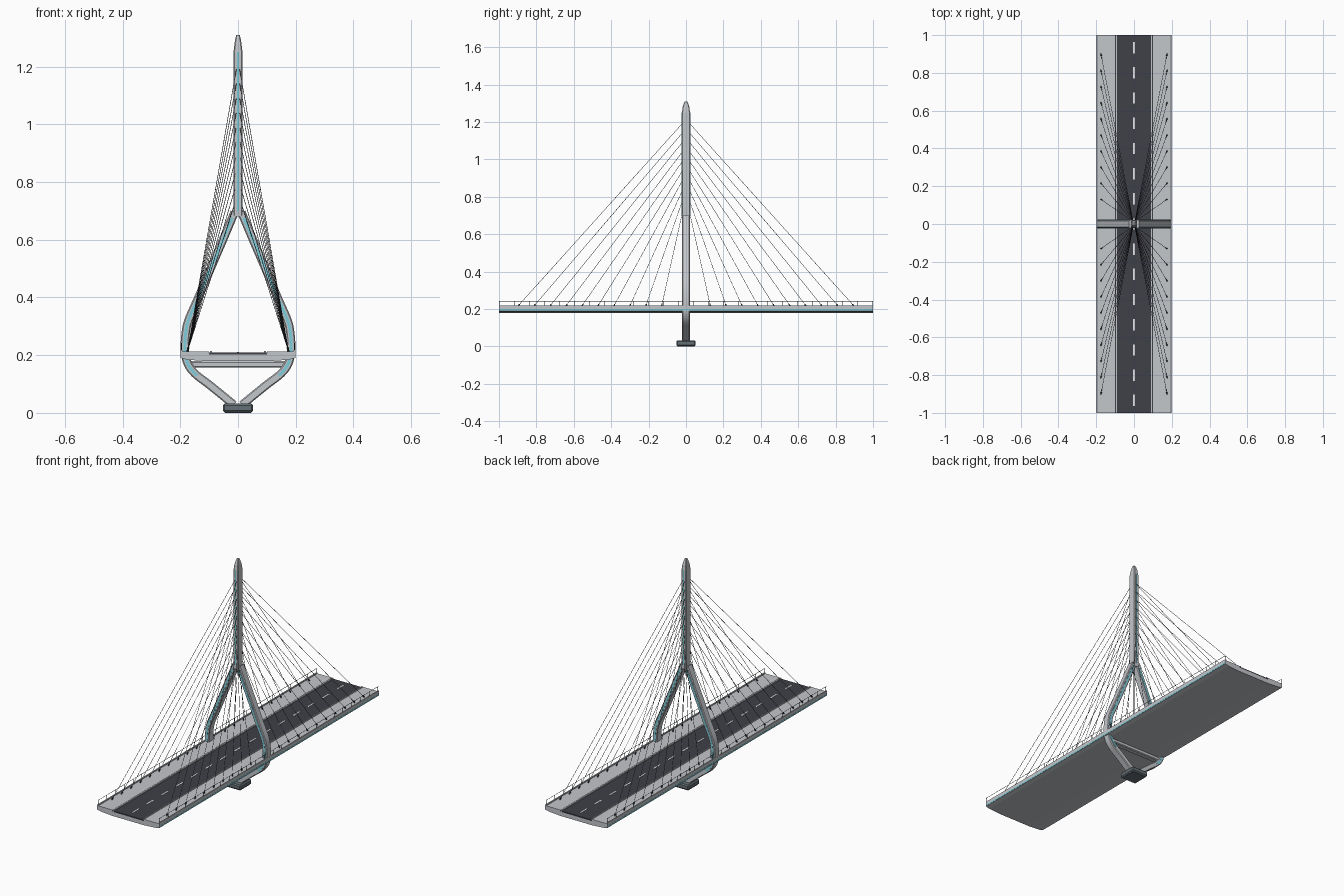
import bpy, bmesh, math
from mathutils import Vector
from mathutils.geometry import interpolate_bezier

if "Cube" in bpy.data.objects:
    bpy.data.objects.remove(bpy.data.objects["Cube"])


def material(name, rgb):
    m = bpy.data.materials.new(name)
    m.diffuse_color = (*rgb, 1)
    m.use_nodes = True
    m.node_tree.nodes["Principled BSDF"].inputs["Base Color"].default_value = m.diffuse_color
    return m


CONCRETE = material("concrete", (0.55, 0.57, 0.60))
ASPHALT = material("asphalt", (0.05, 0.05, 0.065))
TEAL = material("teal inlay", (0.20, 0.62, 0.72))
WHITE = material("road paint", (0.85, 0.85, 0.85))
STEEL = material("dark steel", (0.035, 0.04, 0.048))
SLATE = material("slate footing", (0.13, 0.16, 0.18))


def finish(name, bm, mat):
    bmesh.ops.recalc_face_normals(bm, faces=bm.faces)
    me = bpy.data.meshes.new(name)
    bm.to_mesh(me)
    bm.free()
    me.materials.append(mat)
    ob = bpy.data.objects.new(name, me)
    bpy.context.collection.objects.link(ob)
    return ob


def add_box(bm, lo, hi, bevel=0):
    lo, hi = Vector(lo), Vector(hi)
    verts = bmesh.ops.create_cube(bm, size=1)["verts"]
    for v in verts:
        v.co = Vector([(lo[i] + hi[i]) / 2 + v.co[i] * (hi[i] - lo[i]) for i in range(3)])
    if bevel:
        edges = list({e for v in verts for e in v.link_edges})
        bmesh.ops.bevel(bm, geom=edges, offset=bevel, segments=1, affect='EDGES')


def add_rod(bm, a, b, r, sides=5):
    a, b = Vector(a), Vector(b)
    d = b - a
    verts = bmesh.ops.create_cone(bm, cap_ends=True, segments=sides, radius1=r,
                                  radius2=r, depth=d.length)["verts"]
    rot = d.to_track_quat('Z', 'Y')
    for v in verts:
        v.co = rot @ v.co + (a + b) / 2


def add_loft(bm, rings):
    rows = [[bm.verts.new(p) for p in ring] for ring in rings]
    n = len(rows[0])
    for r0, r1 in zip(rows, rows[1:]):
        for i in range(n):
            j = (i + 1) % n
            bm.faces.new((r0[i], r0[j], r1[j], r1[i]))
    bm.faces.new(rows[0])
    bm.faces.new(rows[-1])


def section(w, d, c):
    """Rectangle with chamfered corners: half width, half depth, chamfer."""
    return [(w, d - c), (w - c, d), (c - w, d), (-w, d - c),
            (-w, c - d), (c - w, -d), (w - c, -d), (w, c - d)]


def smooth_path(pts, steps=5):
    """Catmull-Rom style smoothing of (x, z) points."""
    p = [Vector((x, 0, z)) for x, z in pts]
    p = [2 * p[0] - p[1]] + p + [2 * p[-1] - p[-2]]
    out = []
    for i in range(1, len(p) - 2):
        h0, h1 = p[i] + (p[i + 1] - p[i - 1]) / 6, p[i + 1] - (p[i + 2] - p[i]) / 6
        out += interpolate_bezier(p[i], h0, h1, p[i + 1], steps + 1)[:-1]
    return out + [p[-2]]


def add_sweep(bm, path, prof, side):
    rings = []
    for i, p in enumerate(path):
        t = (path[min(i + 1, len(path) - 1)] - path[max(i - 1, 0)]).normalized()
        n = Vector((t.z, 0, -t.x))
        ring = [p + n * u + Vector((0, v, 0)) for u, v in prof]
        rings.append([Vector((q.x * side, q.y, q.z)) for q in ring])
    add_loft(bm, rings)


# Deck: one cross-section with a recessed carriageway and shallow belly
half = [(0.09, 0.203), (0.10, 0.203), (0.10, 0.213), (0.192, 0.213), (0.192, 0.218),
        (0.199, 0.218), (0.199, 0.190), (0.175, 0.184), (0.10, 0.179)]
prof = half + [(-x, z) for x, z in reversed(half)]
bm = bmesh.new()
add_loft(bm, [[Vector((x, y, z)) for x, z in prof] for y in (-1, 1)])
finish("deck", bm, CONCRETE)

# Road surface, dashed centre line
bm = bmesh.new()
add_box(bm, (-0.1, -1, 0.202), (0.1, 1, 0.209))
finish("road", bm, ASPHALT)
bm = bmesh.new()
for i in range(15):
    y = (i - 7) * 2 / 15
    add_box(bm, (-0.004, y - 0.03, 0.2085), (0.004, y + 0.03, 0.2105))
finish("lane_dashes", bm, WHITE)

# Kerbs between road and footpaths, teal strips on deck sides
bm_k, bm_t = bmesh.new(), bmesh.new()
for s in (-1, 1):
    xs = sorted((s * 0.090, s * 0.0965))
    add_box(bm_k, (xs[0], -1, 0.205), (xs[1], 1, 0.2145))
    xs = sorted((s * 0.198, s * 0.1998))
    add_box(bm_t, (xs[0], -1, 0.192), (xs[1], 1, 0.199))
finish("kerbs", bm_k, CONCRETE)
finish("deck_side_strips", bm_t, TEAL)

# Outer handrails with posts
bm = bmesh.new()
for s in (-1, 1):
    add_rod(bm, (s * 0.196, -1, 0.242), (s * 0.196, 1, 0.242), 0.0013, 4)
    for i in range(26):
        y = -0.995 + 1.99 * i / 25
        add_rod(bm, (s * 0.196, y, 0.215), (s * 0.196, y, 0.242), 0.0012, 4)
finish("handrails", bm, STEEL)

# Footing
bm = bmesh.new()
add_box(bm, (-0.052, -0.052, 0.002), (0.052, 0.052, 0.032), 0.006)
add_box(bm, (-0.045, -0.045, 0), (0.045, 0.045, 0.01))
finish("footing", bm, SLATE)

# Curved pylon legs, meeting at the footing and under the mast
leg_pts = [(0.014, 0.028), (0.095, 0.094), (0.15, 0.137), (0.176, 0.175), (0.184, 0.22),
           (0.182, 0.27), (0.172, 0.32), (0.137, 0.40), (0.095, 0.50), (0.052, 0.60),
           (0.012, 0.695)]
leg_path = smooth_path(leg_pts)
inlay_path = [p for p in leg_path if 0.125 < p.z < 0.69]
bm_l, bm_i = bmesh.new(), bmesh.new()
for s in (-1, 1):
    add_sweep(bm_l, leg_path, section(0.0145, 0.021, 0.004), s)
    for f in (-1, 1):
        y0, y1 = f * 0.020, f * 0.0225
        add_sweep(bm_i, inlay_path, [(-0.005, y0), (0.005, y0), (0.005, y1), (-0.005, y1)], s)
finish("pylon_legs", bm_l, CONCRETE)
finish("leg_inlays", bm_i, TEAL)

# Mast with tapered tip
bm = bmesh.new()
rings = []
for z, w, d in ((0.68, 0.0165, 0.0215), (1.25, 0.0155, 0.0215), (1.28, 0.012, 0.018),
                (1.298, 0.009, 0.012), (1.31, 0.006, 0.006)):
    rings.append([Vector((x, y, z)) for x, y in section(w, d, min(0.0035, w * 0.4))])
add_loft(bm, rings)
finish("mast", bm, CONCRETE)
bm = bmesh.new()
for f in (-1, 1):
    ys = sorted((f * 0.020, f * 0.0228))
    add_box(bm, (-0.0033, ys[0], 0.70), (0.0033, ys[1], 1.25))
finish("mast_inlays", bm, TEAL)

# Cross beam under the deck
bm = bmesh.new()
add_box(bm, (-0.17, -0.017, 0.157), (0.17, 0.017, 0.179), 0.004)
finish("cross_beam", bm, CONCRETE)

# Stay cables and their deck anchors
bm_c, bm_a = bmesh.new(), bmesh.new()
for i in range(10):
    y, z = 0.90 - 0.0855 * i, 1.2 - 0.05 * i
    for s in (-1, 1):
        for f in (-1, 1):
            low, top = Vector((s * 0.175, f * y, 0.214)), Vector((s * 0.004, f * 0.012, z))
            add_rod(bm_c, low, top, 0.0011)
            add_rod(bm_a, low, low + (top - low).normalized() * 0.014, 0.0034, 6)
finish("stay_cables", bm_c, STEEL)
finish("cable_anchors", bm_a, STEEL)
